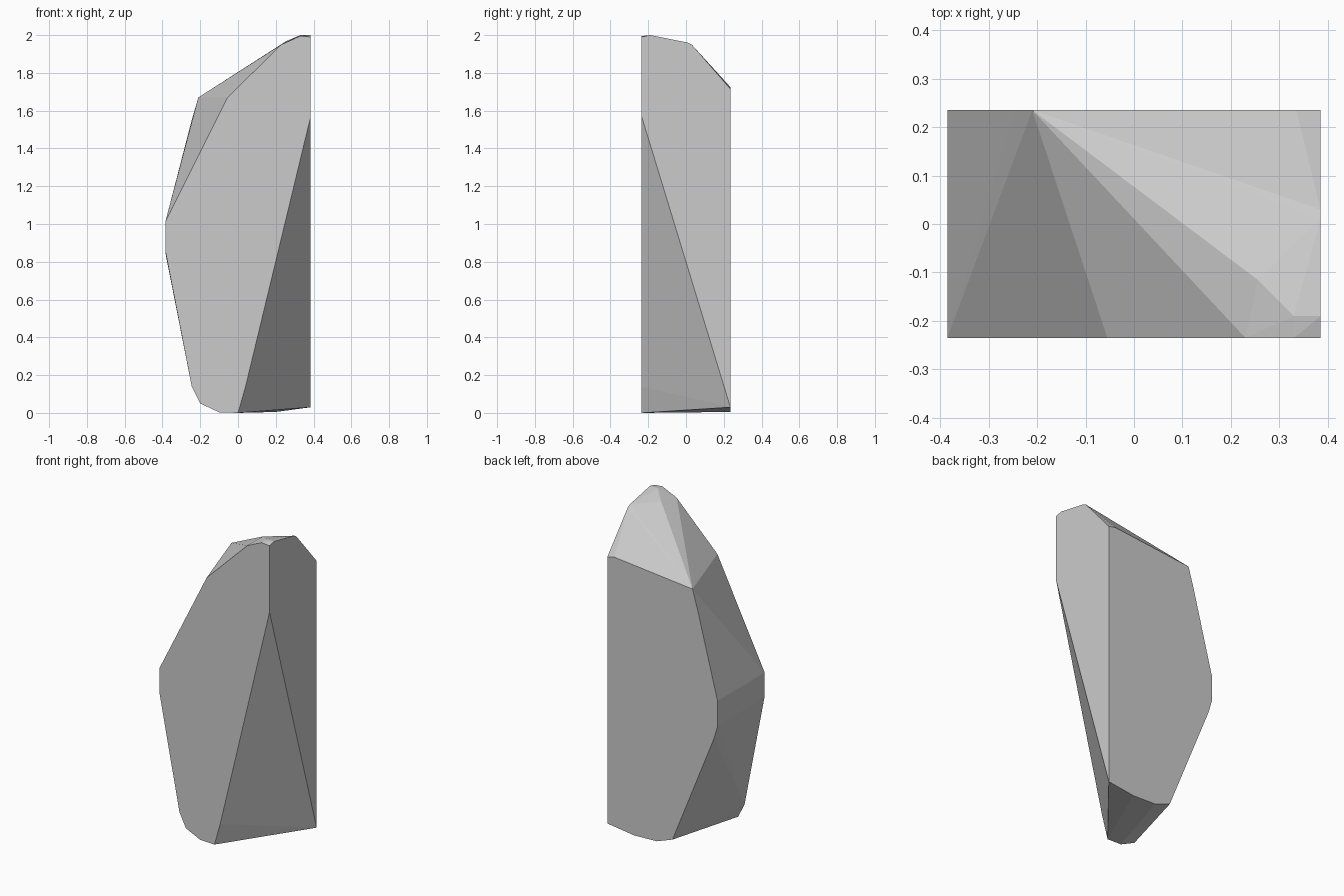
import bpy, bmesh

if "Cube" in bpy.data.objects:
    bpy.data.objects.remove(bpy.data.objects["Cube"])

HX, HY = 0.385, 0.235

# outlines of the flat front and back cuts (x, z)
front = [(-HX, 0.86), (-HX, 1.01), (-0.055, 1.67), (0.23, 1.95), (0.33, 1.995),
         (HX, 1.99), (HX, 1.57), (0.04, 0.14), (-0.005, 0.05), (-0.10, 0.003),
         (-0.20, 0.05), (-0.245, 0.14)]
back = [(-HX, 0.85), (-HX, 1.01), (-0.245, 1.55), (-0.21, 1.67), (0.335, 1.725),
        (HX, 1.715), (HX, 0.03), (0.20, 0.005), (0.04, 0.01), (-0.07, 0.05),
        (-0.36, 0.765)]
# crest points between the two cuts
crest = [(0.33, -0.19, 2.0), (HX, -0.19, 2.0), (0.255, -0.115, 1.968),
         (HX, 0.01, 1.96), (HX, 0.03, 1.95), (0.0, -HY, 0.0)]

# faceted stone: convex shell around the outlines
pts = [(x, -HY, z) for x, z in front] + [(x, HY, z) for x, z in back] + crest
bm = bmesh.new()
for p in pts:
    bm.verts.new(p)
res = bmesh.ops.convex_hull(bm, input=bm.verts[:])
loose = [v for v in bm.verts if not v.link_faces]
bmesh.ops.delete(bm, geom=loose, context='VERTS')
bmesh.ops.dissolve_limit(bm, angle_limit=0.01, verts=bm.verts[:], edges=bm.edges[:])
bmesh.ops.recalc_face_normals(bm, faces=bm.faces[:])
mesh = bpy.data.meshes.new("faceted_rock")
bm.to_mesh(mesh)
bm.free()
rock = bpy.data.objects.new("faceted_rock", mesh)
bpy.context.collection.objects.link(rock)
